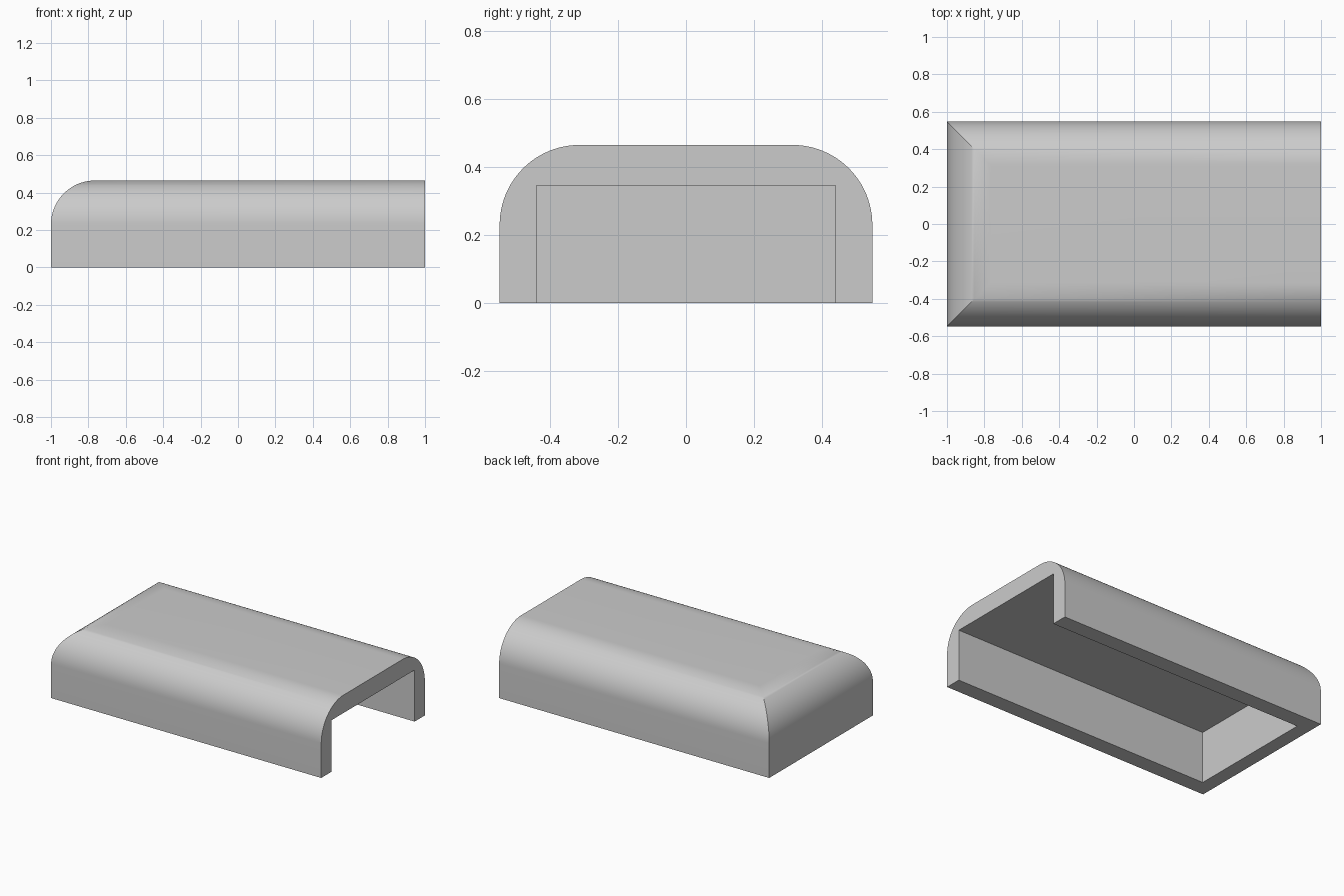
import bpy, bmesh
from math import sin, cos, pi

cube = bpy.data.objects.get("Cube")
if cube:
    bpy.data.objects.remove(cube, do_unlink=True)

HALF_LEN, HALF_WIDTH, HEIGHT = 1.0, 0.548, 0.465
RADIUS = 0.235
CAVITY_END, CAVITY_WIDTH, CAVITY_HEIGHT = -0.906, 0.44, 0.345
STEPS = 24

grey = bpy.data.materials.new("plain grey")
grey.use_nodes = True
colour = (0.6, 0.6, 0.6, 1)
grey.diffuse_color = colour
grey.node_tree.nodes["Principled BSDF"].inputs["Base Color"].default_value = colour

bm = bmesh.new()


def ring(x_end, half_width, z):
    """U-shaped path: open end, closed end, back to the open end."""
    points = [(HALF_LEN, -half_width), (x_end, -half_width),
              (x_end, half_width), (HALF_LEN, half_width)]
    return [bm.verts.new((x, y, z)) for x, y in points]


def walls(lower, upper):
    for i in range(3):
        bm.faces.new((lower[i], lower[i + 1], upper[i + 1], upper[i]))


# Outer shell: straight skirt, then a rounded shoulder mitred at the closed end
outer = [ring(-HALF_LEN, HALF_WIDTH, 0)]
for i in range(STEPS + 1):
    a = pi / 2 * i / STEPS
    inset = RADIUS * (1 - cos(a))
    outer.append(ring(-HALF_LEN + inset, HALF_WIDTH - inset,
                      HEIGHT - RADIUS + RADIUS * sin(a)))
for lower, upper in zip(outer, outer[1:]):
    walls(lower, upper)
bm.faces.new(outer[-1])

# Box-shaped cavity, open below and at one end
floor = ring(CAVITY_END, CAVITY_WIDTH, 0)
ceiling = ring(CAVITY_END, CAVITY_WIDTH, CAVITY_HEIGHT)
walls(floor, ceiling)
bm.faces.new(ceiling)

# Bottom rim and arch-shaped open end
for i in range(3):
    bm.faces.new((outer[0][i], outer[0][i + 1], floor[i + 1], floor[i]))
arch = [r[0] for r in outer] + [r[3] for r in reversed(outer)]
bm.faces.new(arch + [floor[3], ceiling[3], ceiling[0], floor[0]])

bmesh.ops.recalc_face_normals(bm, faces=bm.faces)
mesh = bpy.data.meshes.new("cover_shell")
bm.to_mesh(mesh)
bm.free()
mesh.materials.append(grey)
shell = bpy.data.objects.new("cover_shell", mesh)
bpy.context.collection.objects.link(shell)

# Smooth the shoulder, keep the corners crisp
bpy.ops.object.select_all(action="DESELECT")
shell.select_set(True)
bpy.context.view_layer.objects.active = shell
bpy.ops.object.shade_smooth_by_angle(angle=pi / 6)
